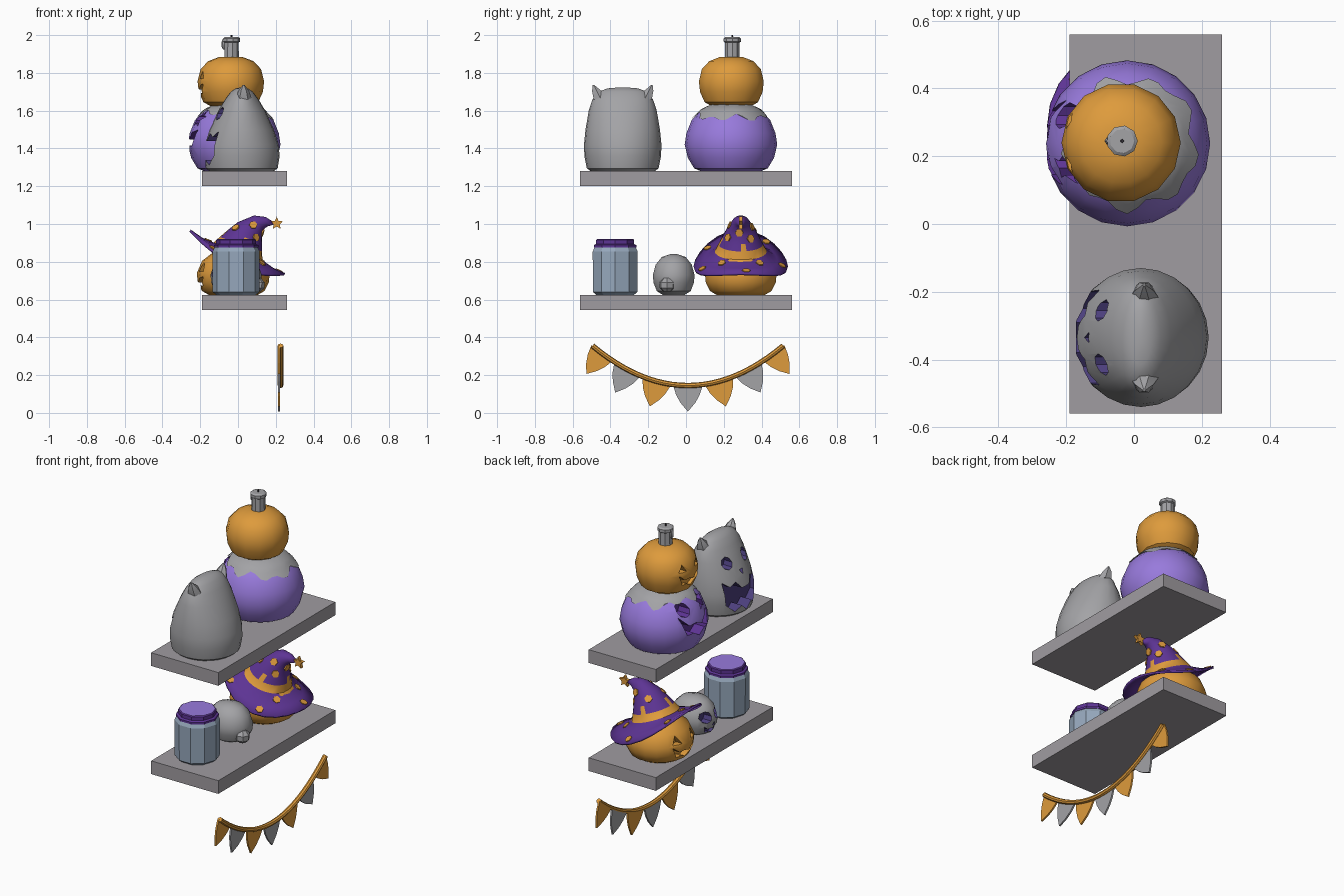
import bpy, bmesh, math
from mathutils import Vector
from math import sin, cos, pi, radians

if "Cube" in bpy.data.objects:
    bpy.data.objects.remove(bpy.data.objects["Cube"])

def mat(name, r, g, b):
    lin = [((c / 255 + 0.055) / 1.055) ** 2.4 for c in (r, g, b)]
    m = bpy.data.materials.new(name)
    m.diffuse_color = (*lin, 1)
    m.use_nodes = True
    m.node_tree.nodes["Principled BSDF"].inputs["Base Color"].default_value = m.diffuse_color
    return m

ORANGE = mat("orange", 222, 155, 60)
GREY = mat("grey", 163, 163, 166)
SHELF = mat("shelf_grey", 160, 156, 161)
LILAC = mat("light_purple", 152, 122, 220)
PURPLE = mat("deep_purple", 93, 52, 148)
GLASS = mat("blue_grey", 150, 168, 188)
DARK = mat("dark_violet", 76, 63, 125)
BLACK = mat("wick_dark", 50, 46, 55)

def make(name, bm, mats, smooth=35):
    bmesh.ops.recalc_face_normals(bm, faces=bm.faces[:])
    me = bpy.data.meshes.new(name)
    bm.to_mesh(me)
    bm.free()
    for m in mats:
        me.materials.append(m)
    ob = bpy.data.objects.new(name, me)
    bpy.context.collection.objects.link(ob)
    if smooth:
        soften(me, smooth)
    return ob

def soften(me, angle):
    for p in me.polygons:
        p.use_smooth = True
    me.set_sharp_from_angle(angle=radians(angle))

def loft(rings, caps=True, bm=None):
    """Skin a list of equal length point rings."""
    bm = bm or bmesh.new()
    vr = [[bm.verts.new(p) for p in r] for r in rings]
    n = len(rings[0])
    for a, b in zip(vr, vr[1:]):
        for i in range(n):
            bm.faces.new((a[i], a[(i + 1) % n], b[(i + 1) % n], b[i]))
    if caps:
        bm.faces.new(vr[0][::-1])
        bm.faces.new(vr[-1])
    return bm

def lathe(cx, cy, prof, n=20, xs=lambda z: 1):
    return loft([[(cx + r * xs(z) * cos(2 * pi * i / n), cy + r * sin(2 * pi * i / n), z)
                  for i in range(n)] for r, z in prof])

def prism(pts, x0, x1):
    return loft([[(x0, y, z) for y, z in pts], [(x1, y, z) for y, z in pts]])

def carve(ob, shapes):
    """Cut (outline, floor x) recesses into the -x side; recess uses slot 1."""
    cutters = []
    for k, (pts, floor) in enumerate(shapes):
        c = make("cutter", prism(pts, -0.45, floor), list(ob.data.materials), 0)
        for p in c.data.polygons:
            p.material_index = 1
        c.hide_render = True
        md = ob.modifiers.new("carve%d" % k, 'BOOLEAN')
        md.object, md.operation, md.solver = c, 'DIFFERENCE', 'EXACT'
        cutters.append(c)
    dg = bpy.context.evaluated_depsgraph_get()
    me = bpy.data.meshes.new_from_object(ob.evaluated_get(dg))
    ob.modifiers.clear()
    ob.data = me
    soften(me, 35)
    for c in cutters:
        bpy.data.objects.remove(c)

def ngon(y, z, r, n=8, rz=None, a0=0.0):
    return [(y + r * cos(a0 + 2 * pi * i / n), z + (rz or r) * sin(a0 + 2 * pi * i / n)) for i in range(n)]

def star(y, z, r):
    return [(y + r * (1, .45)[i % 2] * sin(pi * i / 5), z + r * (1, .45)[i % 2] * cos(pi * i / 5)) for i in range(10)]

def grin(y, z, w, h):
    """Zigzag smile, w half width."""
    top = [(y + w * t, z + h * (t * t * .9 + (.35 if i % 2 else 0))) for i, t in enumerate((-1, -.6, -.2, .2, .6, 1))]
    bot = [(y + w * t, z + h * (t * t * .8 - 1 + (.4 if i % 2 else 0))) for i, t in enumerate((.75, .4, 0, -.4, -.75))]
    return top + bot

# Shelves
for nm, z in (("upper_shelf", 1.20), ("lower_shelf", 0.545)):
    bm = bmesh.new()
    bmesh.ops.create_cube(bm, size=1)
    for v in bm.verts:
        v.co = Vector((0.035 + v.co.x * .45, v.co.y * 1.12, z + .04 + v.co.z * .08))
    make(nm, bm, [SHELF], 0)

# Grey cat lantern with ears
cat = make("cat_lantern", lathe(0.02, -0.335, [(.17, 1.28), (.19, 1.295), (.203, 1.36), (.205, 1.42), (.197, 1.5),
    (.18, 1.6), (.16, 1.66), (.13, 1.7), (.08, 1.718), (.02, 1.723)], 24,
    lambda z: 1 - .55 * max(0, (z - 1.3) / .4) ** 2), [GREY, DARK])
carve(cat, [
    (ngon(-.255, 1.585, .032, 8, .035), -.055), (ngon(-.415, 1.585, .032, 8, .035), -.055),
    (ngon(-.335, 1.525, .018, 3, a0=-pi / 2), -.09),
    ([(-.475, 1.49), (-.44, 1.46), (-.40, 1.48), (-.37, 1.44), (-.30, 1.44), (-.27, 1.48), (-.23, 1.46),
      (-.195, 1.49), (-.2, 1.36), (-.25, 1.31), (-.29, 1.34), (-.335, 1.30), (-.38, 1.34), (-.42, 1.31), (-.47, 1.36)], -.1)])
for s, nm in ((-1, "ear_left"), (1, "ear_right")):
    yc = -.335
    loop = lambda r, y, z: [(.03 + r * cos(pi * i / 3), yc + s * y + r * sin(pi * i / 3), z) for i in range(6)]
    make(nm, loft([loop(.045, .115, 1.66), loop(.028, .138, 1.705), loop(.004, .155, 1.737)]), [GREY])

# Purple pumpkin with dripping icing
PP = [(.16, 1.28), (.195, 1.295), (.228, 1.35), (.245, 1.42), (.236, 1.48), (.208, 1.55), (.155, 1.605), (.09, 1.635), (.02, 1.642)]
pump = make("purple_pumpkin", lathe(-.02, .238, PP, 20), [LILAC, PURPLE])
carve(pump, [(star(.165, 1.555, .048), -.15), (ngon(.32, 1.55, .038), -.15), (grin(.24, 1.445, .125, .06), -.19)])

def rad(z):
    for (r0, z0), (r1, z1) in zip(PP, PP[1:]):
        if z <= z1:
            return r0 + (r1 - r0) * (z - z0) / (z1 - z0)
    return .02

N = 40
rings = []
for k in range(7):
    ring = []
    for i in range(N):
        a = 2 * pi * i / N
        low = 1.572 - .014 * cos(a) + .014 * sin(a * 9) + .008 * sin(a * 5 + 1)
        z = low + (1.64 - low) * k / 6
        r = rad(z) + .004
        ring.append((-.02 + r * cos(a), .238 + r * sin(a), z + .003))
    rings.append(ring)
make("icing_drip", loft(rings), [GREY], 50)

# Orange pumpkin on top, candle and wick
top = make("top_pumpkin", lathe(-.038, .24, [(.1, 1.62), (.145, 1.645), (.17, 1.70), (.176, 1.755), (.16, 1.82),
    (.12, 1.862), (.06, 1.885), (.02, 1.885)], 14), [ORANGE, ORANGE])
carve(top, [(ngon(.175, 1.785, .028, 3, a0=pi / 2), -.16), (ngon(.305, 1.785, .028, 3, a0=pi / 2), -.16),
            (grin(.24, 1.71, .09, .035), -.175)])
make("candle", lathe(-.035, .245, [(.04, 1.87), (.038, 1.96), (.046, 1.965), (.046, 1.983), (.036, 1.99)], 9), [GREY], 30)
make("candle_drip", lathe(-.075, .245, [(.004, 1.925), (.011, 1.935), (.012, 1.965), (.006, 1.98)], 6), [GREY])
make("wick", lathe(-.035, .245, [(.006, 1.985), (.005, 2.0)], 5), [BLACK], 0)

# Jar and lid
make("jar", lathe(-.01, -.375, [(.105, .625), (.124, .64), (.125, .855), (.11, .885), (.1, .89)], 10), [GLASS], 0)
lid = make("jar_lid", lathe(-.01, -.375, [(.108, .872), (.118, .876), (.118, .888), (.106, .894), (.106, .915), (.1, .92)], 10), [PURPLE, LILAC], 0)
for p in lid.data.polygons:
    if p.normal.z > .9:
        p.material_index = 1

# Small skull
skull = make("skull", lathe(-.01, -.065, [(.06, .625), (.092, .645), (.11, .69), (.113, .73), (.098, .785),
    (.065, .825), (.02, .84)], 14, lambda z: 1.2), [GREY, DARK])
carve(skull, [(ngon(-.018, .748, .033), -.085), (ngon(-.112, .748, .033), -.085),
              (ngon(-.065, .702, .014, 3, a0=pi / 2), -.12), (grin(-.065, .668, .06, .022), -.1)])
make("skull_knob", lathe(.1, -.1, [(.02, .642), (.04, .66), (.042, .69), (.02, .715)], 7), [GREY])

# Orange pumpkin wearing the hat
low = make("hat_pumpkin", lathe(-.025, .29, [(.13, .625), (.165, .645), (.188, .69), (.193, .74), (.165, .805),
    (.1, .855), (.02, .875)], 18), [ORANGE, ORANGE])
carve(low, [(ngon(.22, .765, .032, 3, a0=pi / 2), -.165), (ngon(.36, .765, .032, 3, a0=pi / 2), -.165),
            (grin(.29, .69, .1, .035), -.16)])

# Witch hat: brim rings, band, bent cone
M = 24
ANG = [2 * pi * i / M for i in range(M)]
brim = [(.25 * cos(a), .29 + .25 * sin(a), .775 - .115 * cos(a) + .08 * cos(a) ** 2) for a in ANG]

def circ(cx, cz, r, tilt):
    t = radians(tilt)
    return [(cx + r * cos(a) * cos(t), .29 + r * sin(a), cz - r * cos(a) * sin(t)) for a in ANG]

base = circ(0, .855, .138, 20)
mid = [tuple(Vector(p).lerp(Vector(q), .5) + Vector((0, 0, -.008))) for p, q in zip(brim, base)]
bm = loft([brim, mid, base, circ(.015, .893, .118, 19), circ(.035, .93, .098, 22), circ(.062, .972, .074, 30),
           circ(.11, 1.008, .045, 55), circ(.15, 1.012, .026, 80), circ(.19, 1.003, .006, 100)], False)
hat = make("witch_hat", bm, [PURPLE, ORANGE], 40)
spots = []
for p in hat.data.polygons:
    row, col = divmod(p.index, M)
    if row == 2 or (row == 3 and col % 6 == 0):
        p.material_index = 1          # hat band
    if (row, col) in {(0, 0), (0, 5), (0, 9), (0, 15), (0, 19), (1, 2), (1, 21), (1, 12),
                      (4, 2), (4, 8), (4, 14), (4, 20), (5, 5), (5, 23), (5, 17)}:
        spots.append((p.center.copy(), p.normal.copy()))
md = hat.modifiers.new("thickness", 'SOLIDIFY')
md.thickness, md.offset = .012, -1
bm = bmesh.new()
for c, n in spots:
    if n.z < 0 and c.z < .9:
        n = -n
    q = n.to_track_quat('Z', 'Y')
    pts = [[c + n * h + q @ Vector((.022 * cos(pi * i / 3), .022 * sin(pi * i / 3), 0)) for i in range(6)] for h in (-.002, .005)]
    loft(pts, True, bm)
make("hat_spots", bm, [ORANGE], 0)
pts = star(.205, 1.003, .036)
make("hat_star", loft([[(x, y, z) for x, z in pts] for y in (.28, .30)]), [ORANGE], 0)

# Bunting: sagging cord and alternating flags
sag = lambda y: .145 + .215 * ((y - .01) / .51) ** 2
slope = lambda y: math.atan(.43 * (y - .01) / .2601)
rings = []
for k in range(25):
    y = -.495 + 1.01 * k / 24
    s = slope(y)
    rings.append([(.225 + .015 * cos(a), y - .014 * sin(a) * sin(s), sag(y) + .014 * sin(a) * cos(s))
                  for a in (2 * pi * i / 8 for i in range(8))])
make("bunting_cord", loft(rings), [ORANGE])
for k, yc in enumerate((-.445, -.31, -.155, .01, .175, .33, .465)):
    s, zc = slope(yc), sag(yc)
    w = .07 if k in (0, 6) else .078
    shape = [(-w, 0), (w, 0), (w * .8, -.05), (w * .5, -.092), (0, -.138), (-w * .5, -.092), (-w * .8, -.05)]
    pts = [(yc + u * cos(s) - v * sin(s), max(0, zc + u * sin(s) + v * cos(s))) for u, v in shape]
    # swing the tips outward, perpendicular to the cord
    make("flag_%d" % (k + 1), prism([(y, z) for y, z in pts], .213, .223), [GREY if k % 2 else ORANGE], 0)
